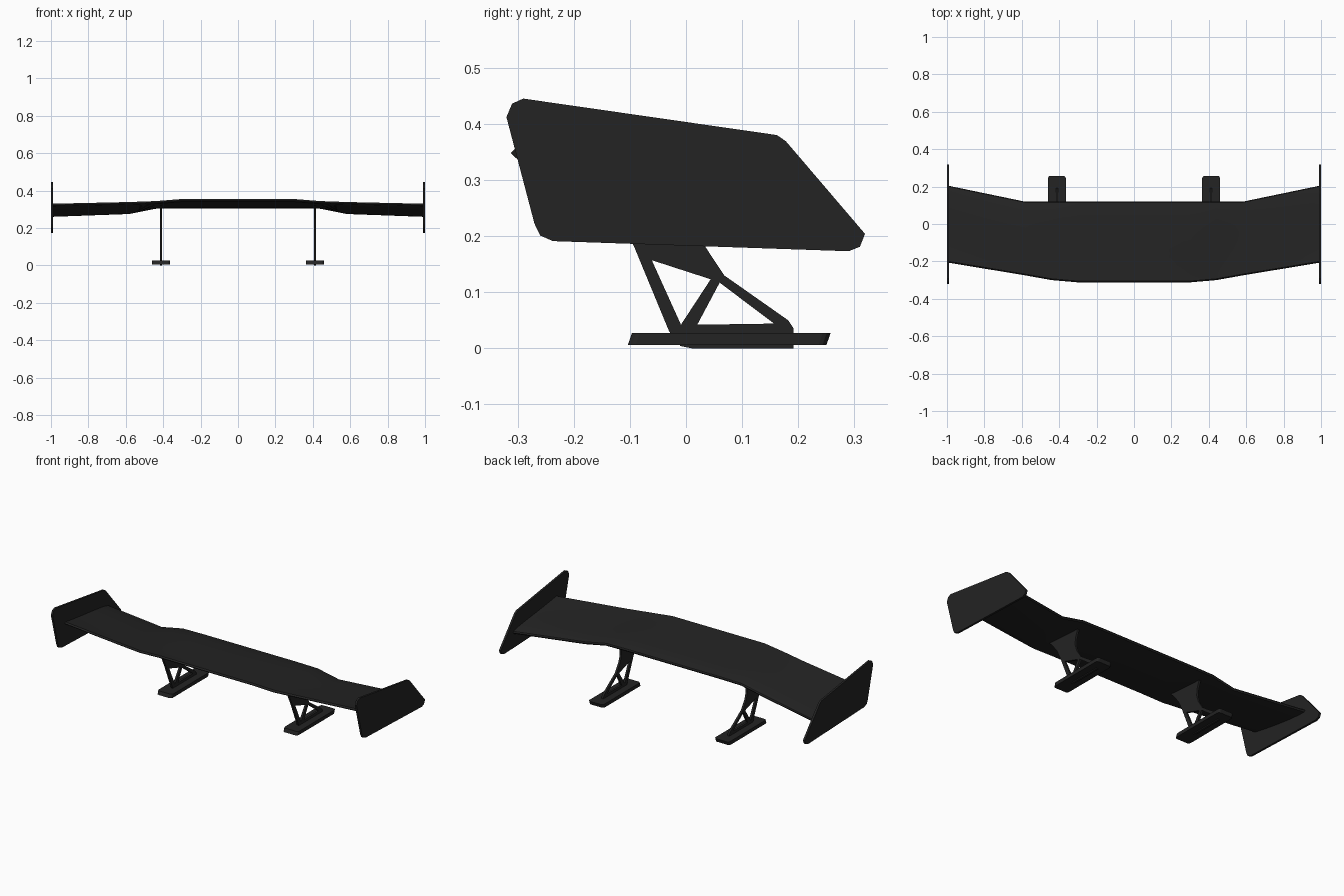
import bpy, bmesh, math
from mathutils import Matrix, Vector

if "Cube" in bpy.data.objects:
    bpy.data.objects.remove(bpy.data.objects["Cube"])

black = bpy.data.materials.new("satin_black")
black.use_nodes = True
black.diffuse_color = (0.017, 0.017, 0.017, 1)
black.node_tree.nodes["Principled BSDF"].inputs["Base Color"].default_value = black.diffuse_color


def add_part(name, mesh, smooth=False):
    """Link a right-hand half or part and mirror it across x."""
    mesh.name = name
    mesh.materials.clear()
    mesh.materials.append(black)
    ob = bpy.data.objects.new(name, mesh)
    bpy.context.collection.objects.link(ob)
    mirror = ob.modifiers.new("Mirror", "MIRROR")
    mirror.merge_threshold = 0.0005
    if smooth:
        bpy.ops.object.select_all(action="DESELECT")
        ob.select_set(True)
        bpy.context.view_layer.objects.active = ob
        bpy.ops.object.shade_smooth_by_angle(angle=math.radians(35))
    return ob


def plate(name, outlines, x, thickness):
    """Flat plate in the side plane; later outlines are cut out as holes."""
    curve = bpy.data.curves.new(name + "_outline", "CURVE")
    curve.dimensions = "2D"
    curve.fill_mode = "BOTH"
    curve.extrude = thickness / 2
    for outline in outlines:
        spline = curve.splines.new("POLY")
        spline.points.add(len(outline) - 1)
        for point, (y, z) in zip(spline.points, outline):
            point.co = (y, z, 0, 1)
        spline.use_cyclic_u = True
    temp = bpy.data.objects.new(name + "_temp", curve)
    bpy.context.collection.objects.link(temp)
    mesh = bpy.data.meshes.new_from_object(temp)
    bpy.data.objects.remove(temp)
    turn = Matrix(((0, 0, 1, x), (1, 0, 0, 0), (0, 1, 0, 0), (0, 0, 0, 1)))
    mesh.transform(turn)
    for poly in mesh.polygons:
        poly.use_smooth = False
    return add_part(name, mesh)


# Wing blade: cambered section lofted through span stations
# (x, leading y, leading z, trailing y, trailing z)
stations = [
    (0.00, 0.115, 0.305, -0.305, 0.355),
    (0.30, 0.115, 0.305, -0.305, 0.355),
    (0.44, 0.115, 0.303, -0.293, 0.344),
    (0.58, 0.115, 0.275, -0.268, 0.339),
    (0.99, 0.200, 0.260, -0.200, 0.330),
]
STEPS = 10


def section(x, ly, lz, ty, tz):
    lower, upper = [], []
    for i in range(STEPS + 1):
        t = i / STEPS
        thick = 0.014 + 0.012 * math.sin(math.pi * t ** 0.6)
        y = ly + (ty - ly) * t
        z = lz + (tz - 0.014 - lz) * t ** 1.5
        lower.append(Vector((x, y, z)))
        upper.append(Vector((x, y, z + thick)))
    tip = (lower[-1] + upper[-1]) / 2 + Vector((0, -0.007, 0))
    nose = (lower[0] + upper[0]) / 2 + Vector((0, 0.004, 0))
    return lower + [tip] + upper[::-1] + [nose]


bm = bmesh.new()
rings = [[bm.verts.new(p) for p in section(*s)] for s in stations]
for a, b in zip(rings, rings[1:]):
    for i in range(len(a)):
        j = (i + 1) % len(a)
        bm.faces.new((a[i], a[j], b[j], b[i]))
bm.faces.new(rings[-1])
bmesh.ops.recalc_face_normals(bm, faces=bm.faces)
# The open centre must not confuse the outward direction
if sum(f.normal.z * f.calc_center_median().z * f.calc_area() for f in bm.faces) < 0:
    bmesh.ops.reverse_faces(bm, faces=bm.faces)
wing = bpy.data.meshes.new("wing_blade")
bm.to_mesh(wing)
bm.free()
add_part("wing_blade", wing, smooth=True)

# End plates with clipped corners
plate("end_plates", [[
    (-0.29, 0.445), (-0.31, 0.436), (-0.32, 0.412), (-0.27, 0.222),
    (-0.26, 0.201), (-0.237, 0.191), (0.29, 0.173), (0.31, 0.181),
    (0.319, 0.204), (0.178, 0.369), (0.162, 0.38)]], 0.994, 0.012)

# Pylons: flared truss plates with two triangular openings
plate("pylons", [
    [(-0.01, 0.004), (0.01, 0), (0.192, 0), (0.192, 0.035), (0.182, 0.05),
     (0.068, 0.13), (0.035, 0.18), (0.022, 0.22), (0.025, 0.26),
     (0.045, 0.313), (-0.08, 0.322), (-0.2, 0.335), (-0.165, 0.3),
     (-0.125, 0.25), (-0.092, 0.18), (-0.03, 0.03)],
    [(-0.061, 0.157), (0.044, 0.123), (-0.009, 0.042)],
    [(0.06, 0.117), (0.157, 0.044), (0.02, 0.042)],
], 0.412, 0.012)

# Feet: flat pads with rounded corners and raked ends
bm = bmesh.new()
bmesh.ops.create_cube(bm, size=1)
bmesh.ops.scale(bm, vec=(0.096, 0.354, 0.021), verts=bm.verts)
upright = [e for e in bm.edges
           if abs(e.verts[0].co.z - e.verts[1].co.z) > 0.01]
bmesh.ops.bevel(bm, geom=upright, offset=0.014, segments=3, profile=0.5,
                affect="EDGES")
for v in bm.verts:
    v.co.y += v.co.z * 0.35
bmesh.ops.translate(bm, vec=(0.412, 0.077, 0.0165), verts=bm.verts)
feet = bpy.data.meshes.new("mounting_feet")
bm.to_mesh(feet)
bm.free()
add_part("mounting_feet", feet)
